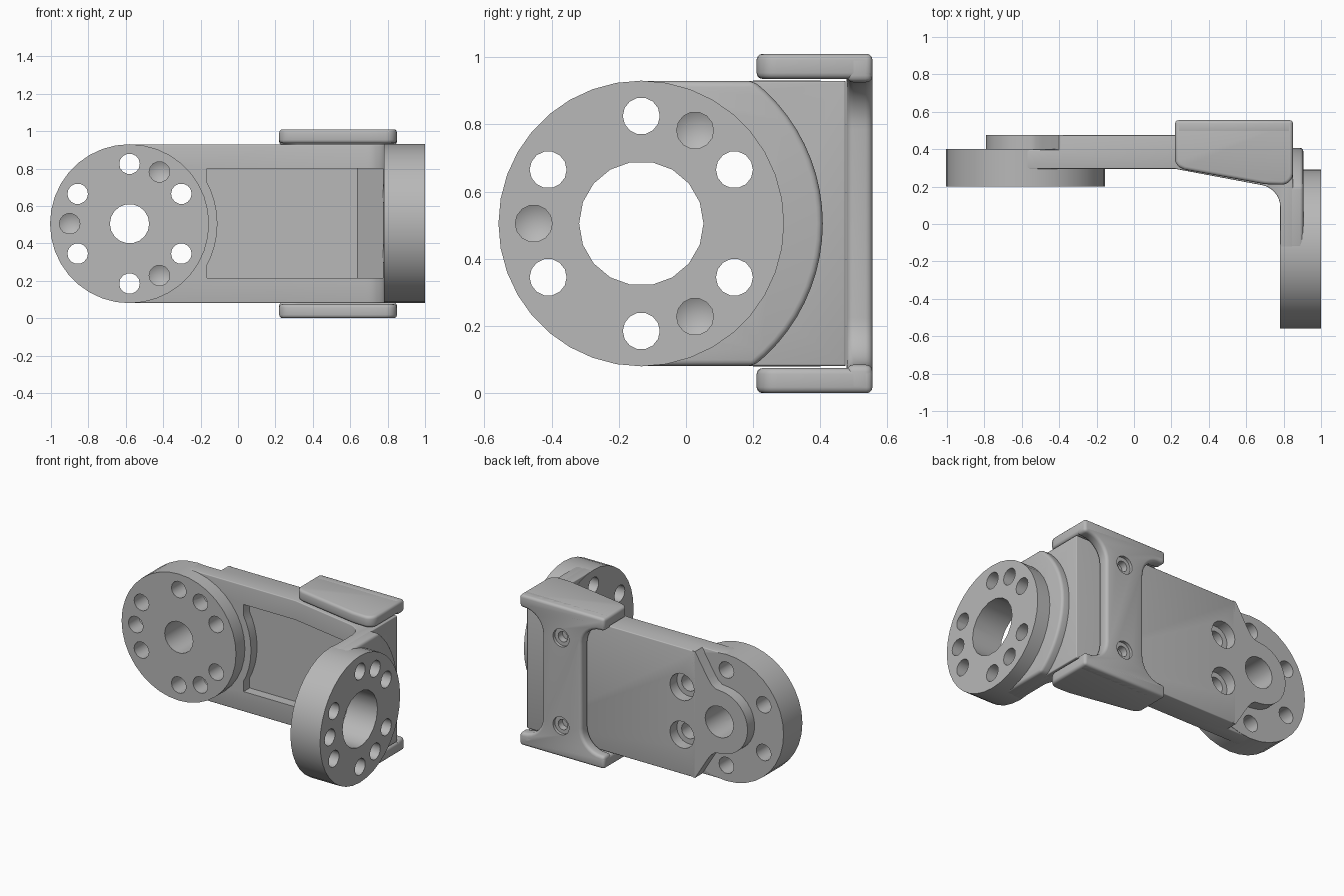
import bpy, bmesh
from math import sin, cos, radians, asin, degrees

if "Cube" in bpy.data.objects:
    bpy.data.objects.remove(bpy.data.objects["Cube"])

grey = bpy.data.materials.new("machined grey")
grey.use_nodes = True
grey.diffuse_color = (0.48, 0.48, 0.48, 1)
bsdf = next(n for n in grey.node_tree.nodes if n.type == "BSDF_PRINCIPLED")
bsdf.inputs["Base Color"].default_value = grey.diffuse_color
bsdf.inputs["Roughness"].default_value = 0.5

MID = 0.505            # height of both hub axes
HUB_R = 0.425
BOLT_R = 0.32
FRONT = (-0.58, MID)   # front hub centre in x, z
SIDE = (-0.133, MID)   # side hub centre in y, z


def arc(c, r, a0, a1, n):
    return [(c[0] + r * cos(radians(a0 + (a1 - a0) * i / n)),
             c[1] + r * sin(radians(a0 + (a1 - a0) * i / n))) for i in range(n + 1)]


def circle(c, r, n):
    return arc(c, r, 0, 360, n)[:-1]


def polar(c, r, a):
    return arc(c, r, a, a, 1)[0]


def activate(ob):
    bpy.ops.object.select_all(action="DESELECT")
    ob.select_set(True)
    bpy.context.view_layer.objects.active = ob


def prism(name, pts, axis, lo, hi, bevel=0, tip=0):
    """Extrude a 2D outline along an axis; tip makes a drill point at lo."""
    place = {"x": lambda a, b, h: (h, a, b),
             "y": lambda a, b, h: (a, h, b),
             "z": lambda a, b, h: (a, b, h)}[axis]
    bm = bmesh.new()
    ends = [[bm.verts.new(place(a, b, h)) for a, b in pts] for h in (lo, hi)]
    base = bm.faces.new(ends[0])
    bm.faces.new(ends[1])
    n = len(pts)
    for i in range(n):
        j = (i + 1) % n
        bm.faces.new((ends[0][i], ends[0][j], ends[1][j], ends[1][i]))
    if tip:
        centre = bmesh.ops.poke(bm, faces=[base])["verts"][0]
        centre.co["xyz".index(axis)] = lo + tip
    bmesh.ops.recalc_face_normals(bm, faces=bm.faces)
    me = bpy.data.meshes.new(name)
    bm.to_mesh(me)
    bm.free()
    me.materials.append(grey)
    ob = bpy.data.objects.new(name, me)
    bpy.context.collection.objects.link(ob)
    if bevel:
        mod = ob.modifiers.new("edges", "BEVEL")
        mod.width, mod.segments = bevel, 3
        mod.limit_method, mod.angle_limit = "ANGLE", radians(35)
        activate(ob)
        bpy.ops.object.modifier_apply(modifier="edges")
    return ob


def cut(ob, cutters):
    for c in cutters:
        c.hide_render = True
        mod = ob.modifiers.new("cut", "BOOLEAN")
        mod.operation, mod.solver, mod.object = "DIFFERENCE", "EXACT", c
        activate(ob)
        bpy.ops.object.modifier_apply(modifier="cut")


def drills(axis, c, bore, sides, lo, hi, open_face, floor, tip):
    """Centre bore, six through holes and three blind holes."""
    out = [prism("bore_cutter", circle(c, bore, sides), axis, lo, hi)]
    for a in (30, 90, 150, 210, 270, 330):
        out.append(prism("hole_cutter", circle(polar(c, BOLT_R, a), 0.055, 14), axis, lo, hi))
    for a in (60, 180, 300):
        out.append(prism("blind_cutter", circle(polar(c, BOLT_R, a), 0.055, 14),
                         axis, floor, open_face, tip=tip))
    return out


# Hubs
front_hub = prism("front_hub", circle(FRONT, HUB_R, 36), "y", 0.2, 0.4)
side_hub = prism("side_hub", circle(SIDE, HUB_R, 36), "x", 0.78, 1.0)

# Arm bent into the side leg
arm_outline = [(-0.58, 0.295), (-0.58, 0.398), (-0.40, 0.398), (-0.40, 0.475),
               (0.85, 0.475), (0.85, -0.133), (0.782, -0.133)]
arm_outline += arc((0.662, 0.09), 0.12, 0, 82, 8) + [(0.22, 0.295)]
arm = prism("arm", arm_outline, "z", MID - 0.424, MID + 0.424, 0.006)

# Raised nose around the front bore
nose_top = [(0.2, 0.424), (0.18, 0.424), (0.085, 0.27), (0.06, 0.237), (0.03, 0.215)]
nose = [(FRONT[0] + x, MID + z) for x, z in nose_top]
nose += arc(FRONT, 0.21, 95, 265, 16)
nose += [(FRONT[0] + x, MID - z) for x, z in reversed(nose_top)]
arm_nose = prism("arm_nose", nose, "y", 0.39, 0.475)

# Stepped neck behind the side hub
half = degrees(asin(0.424 / 0.54))
neck_outline = [(SIDE[0], MID - 0.424)] + arc(SIDE, 0.54, -half, half, 20) + [(SIDE[0], MID + 0.424)]
neck = prism("neck_step", neck_outline, "x", 0.8, 0.905, 0.018)

# Pocket in the arm's front, with a curved end following the hub
pocket = prism("pocket_cutter", [(-0.165, -0.05), (-0.165, 0.36), (0.64, 0.36),
                                 (0.775, 0.225), (0.775, -0.05)], "z", 0.215, 0.8)
rim = prism("rim_cutter", circle(FRONT, 0.47, 48), "y", -0.2, 0.6)
cut(pocket, [rim])

# Drilling
front_tools = drills("y", FRONT, 0.105, 18, 0.1, 0.6, 0.19, 0.31, 0.03)
for a in (30, 330):
    front_tools.append(prism("counterbore_cutter", circle(polar(FRONT, BOLT_R, a), 0.09, 18),
                             "y", 0.402, 0.6))
side_tools = drills("x", SIDE, 0.185, 18, 0.7, 1.1, 1.01, 0.9, -0.03)
cut(front_hub, front_tools)
cut(arm_nose, front_tools)
cut(arm, [pocket] + front_tools + side_tools)
cut(neck, side_tools)
cut(side_hub, side_tools)

# Clip: waisted back plate and two side flanges
quarter = [(0.315, 0.505), (0.315, 0.42)] + arc((0.285, 0.28), 0.14, 90, 180, 8)
right = quarter + [(x, -z) for x, z in reversed(quarter)]
outline = right + [(-x, -z) for x, z in right]
clip = prism("clip_plate", [(0.535 + x, MID + z) for x, z in outline], "y", 0.478, 0.555, 0.02)
clip_tools = []
for z in (0.21, 0.8):
    clip_tools.append(prism("recess_cutter", circle((0.54, z), 0.06, 18), "y", 0.535, 0.6))
    clip_tools.append(prism("screw_cutter", circle((0.54, z), 0.035, 14), "y", 0.49, 0.6))
cut(clip, clip_tools)

flange = [(0.22, 0.555), (0.85, 0.555)] + arc((0.79, 0.27), 0.06, 0, -90, 5)
flange += [(0.70, 0.213), (0.27, 0.291), (0.235, 0.306), (0.22, 0.335)]
flanges = [prism(name, flange, "z", lo, lo + 0.075, 0.018)
           for name, lo in (("lower_flange", 0.0), ("upper_flange", 0.935))]

# Remove the tools and smooth the parts
for tool in {pocket, rim, *front_tools, *side_tools, *clip_tools}:
    bpy.data.objects.remove(tool)
for ob in [front_hub, side_hub, arm, arm_nose, neck, clip] + flanges:
    activate(ob)
    bpy.ops.object.shade_smooth_by_angle(angle=radians(32))
